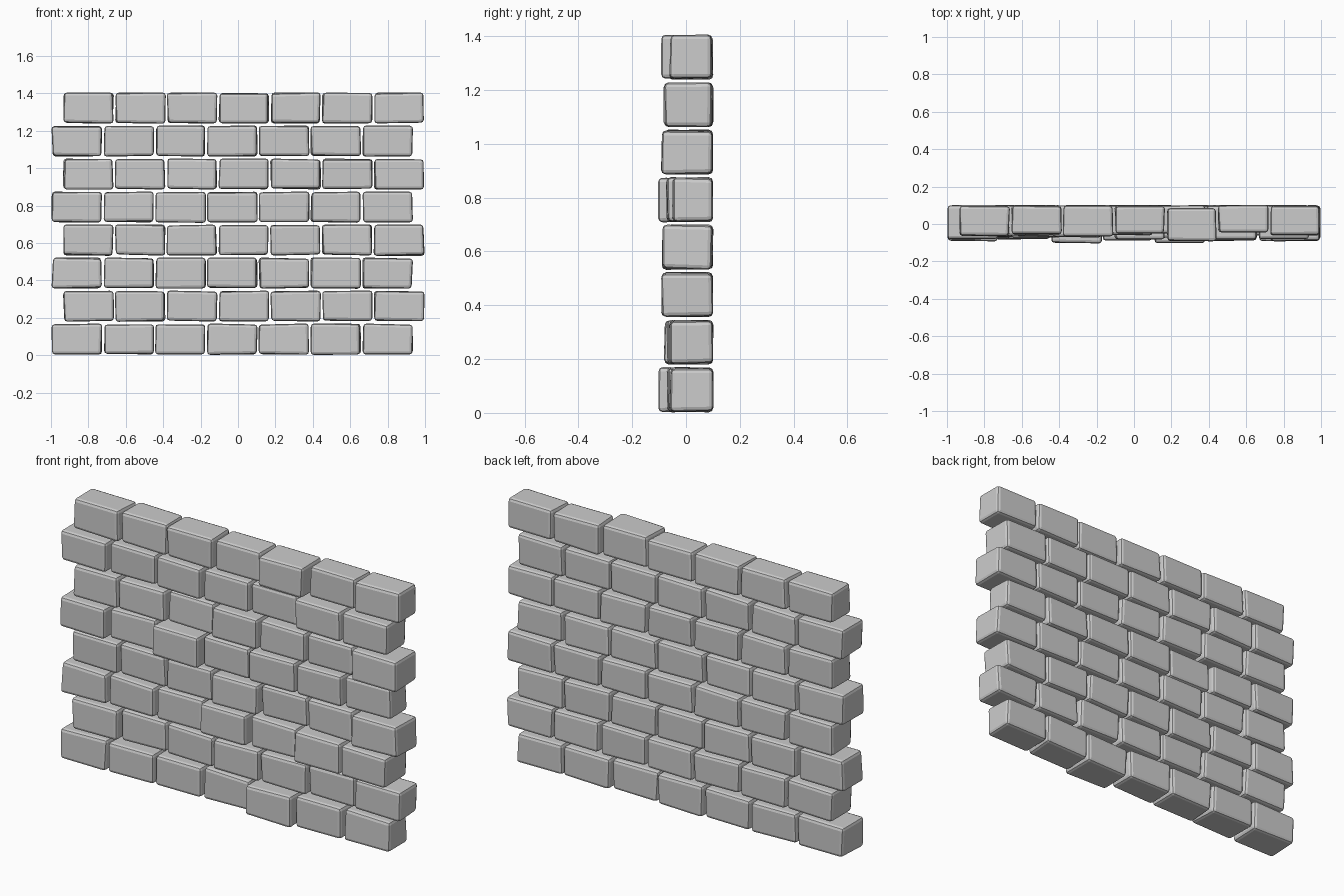
import bpy, bmesh, random

if "Cube" in bpy.data.objects:
    bpy.data.objects.remove(bpy.data.objects["Cube"])

random.seed(4)
COLS, PITCH_X, PITCH_Z = 7, 0.2767, 0.1765
LENGTH, HEIGHT = 0.264, 0.161

# how far each stone's front face stands forward of the centre plane, bottom row first
FRONT = [
    (.08, .08, .07, .06, .10, .07, .06),
    (.08, .05, .06, .07, .06, .05, .06),
    (.08, .07, .06, .09, .06, .09, .09),
    (.07, .06, .06, .08, .05, .06, .09),
    (.09, .06, .10, .06, .07, .07, .05),
    (.07, .07, .05, .08, .07, .06, .09),
    (.08, .06, .07, .06, .05, .08, .08),
    (.065, .055, .065, .05, .092, .045, .06),
]


def jitter(amount):
    return random.uniform(-amount, amount)


def stone(name, x, z, front, back):
    """A slightly irregular block with softened edges."""
    bm = bmesh.new()
    bmesh.ops.create_cube(bm, size=1)
    for v in bm.verts:
        depth = back if v.co.y > 0 else -front
        v.co = (x + v.co.x * LENGTH + jitter(0.005),
                depth + jitter(0.004),
                z + v.co.z * HEIGHT + jitter(0.004))
    bmesh.ops.bevel(bm, geom=bm.edges[:], offset=0.016, segments=2,
                    profile=0.5, affect='EDGES')
    mesh = bpy.data.meshes.new(name)
    bm.to_mesh(mesh)
    bm.free()
    ob = bpy.data.objects.new(name, mesh)
    bpy.context.collection.objects.link(ob)


# courses alternate left and right by a small shift
for r, fronts in enumerate(FRONT):
    shift = 0.031 if r % 2 else -0.031
    for c, front in enumerate(fronts):
        x = (c - (COLS - 1) / 2) * PITCH_X + shift
        back = 0.085 if front > 0.09 else 0.098
        stone(f"stone_{r + 1}_{c + 1}", x, 0.0865 + r * PITCH_Z, front, back)
